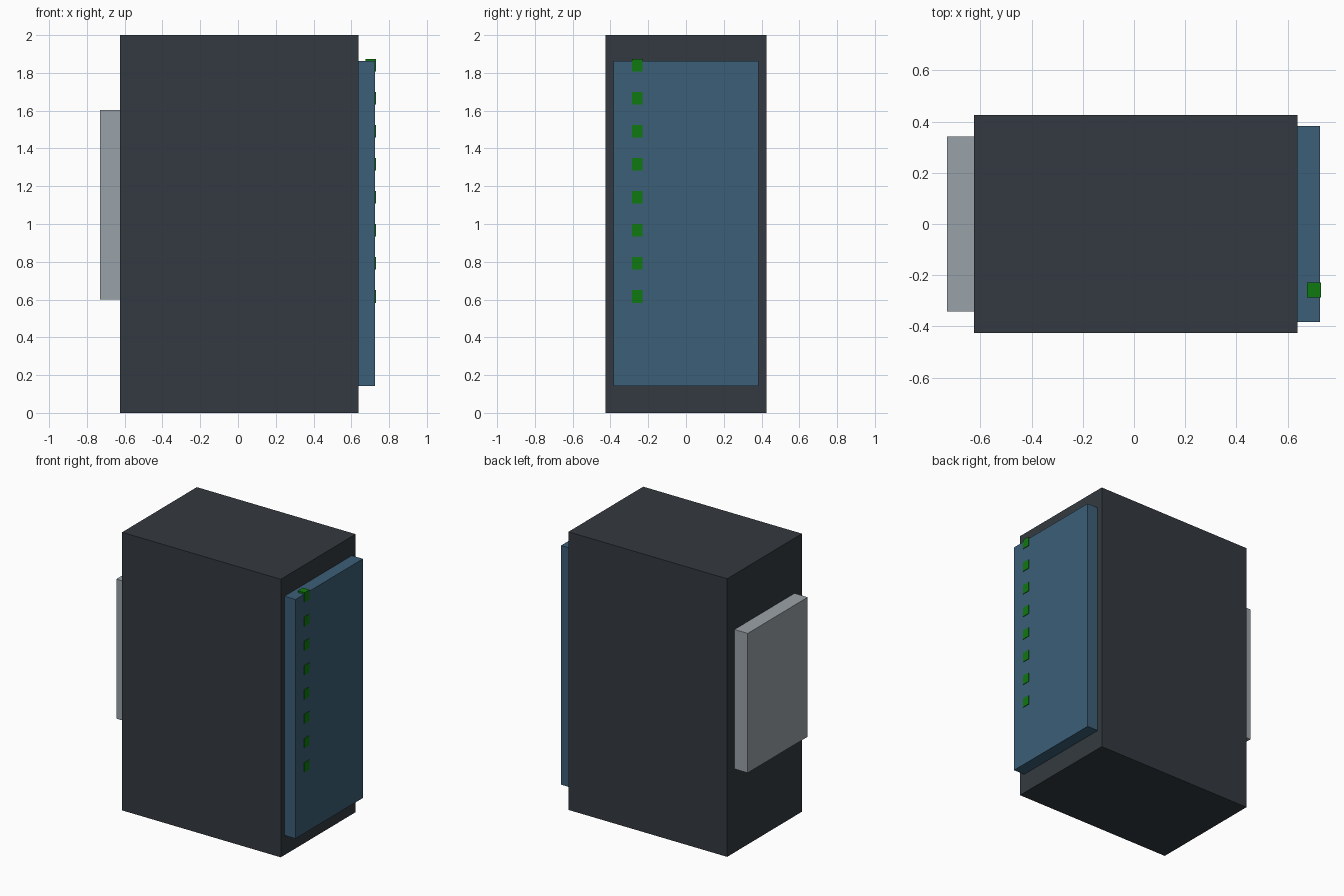
import bpy
import bmesh
from mathutils import Vector

if "Cube" in bpy.data.objects:
    bpy.data.objects.remove(bpy.data.objects["Cube"])


def material(name, rgb):
    m = bpy.data.materials.new(name)
    m.diffuse_color = (*rgb, 1.0)
    m.use_nodes = True
    m.node_tree.nodes["Principled BSDF"].inputs["Base Color"].default_value = m.diffuse_color
    return m


CHARCOAL = material("charcoal", (0.034, 0.042, 0.052))
BLUE = material("steel blue", (0.045, 0.114, 0.185))
GREY = material("light grey", (0.323, 0.361, 0.392))
GREEN = material("indicator green", (0.005, 0.190, 0.005))


def box(name, lo, hi, mat):
    """Axis-aligned box between two corners."""
    lo, hi = Vector(lo), Vector(hi)
    bm = bmesh.new()
    bmesh.ops.create_cube(bm, size=1.0)
    for v in bm.verts:
        v.co = (lo + hi) / 2 + v.co * (hi - lo)
    mesh = bpy.data.meshes.new(name)
    bm.to_mesh(mesh)
    bm.free()
    mesh.materials.append(mat)
    ob = bpy.data.objects.new(name, mesh)
    bpy.context.collection.objects.link(ob)
    return ob


# Main cabinet
box("cabinet", (-0.625, -0.425, 0), (0.638, 0.425, 2.0), CHARCOAL)

# Door panel on the right side
box("door_panel", (0.62, -0.383, 0.142), (0.726, 0.383, 1.862), BLUE)

# Side box on the left
box("side_box", (-0.73, -0.341, 0.6), (-0.61, 0.341, 1.603), GREY)

# Column of indicator lights, the top one rising just past the door
for i in range(8):
    z = 0.617 + i * 0.1748
    box(f"indicator_light_{i + 1}", (0.676, -0.286, z - 0.034),
        (0.73, -0.229, z + 0.034), GREEN)
